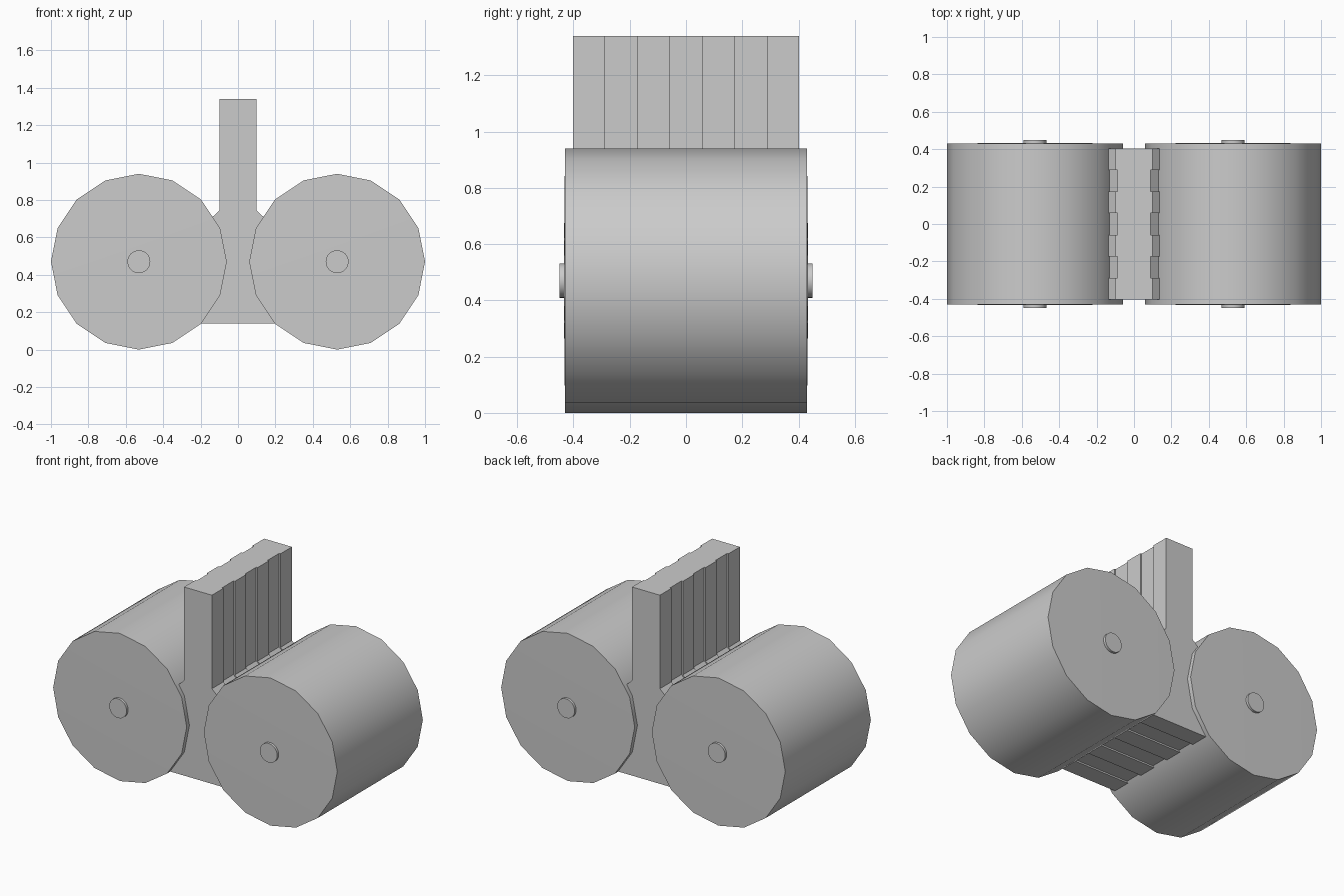
import bpy, bmesh, math

if "Cube" in bpy.data.objects:
    bpy.data.objects.remove(bpy.data.objects["Cube"])


def make_object(name, bm, smooth=False):
    bmesh.ops.recalc_face_normals(bm, faces=bm.faces)
    mesh = bpy.data.meshes.new(name)
    bm.to_mesh(mesh)
    bm.free()
    obj = bpy.data.objects.new(name, mesh)
    bpy.context.collection.objects.link(obj)
    if smooth:
        bpy.ops.object.select_all(action='DESELECT')
        bpy.context.view_layer.objects.active = obj
        obj.select_set(True)
        bpy.ops.object.shade_smooth_by_angle(angle=math.radians(35))
    return obj


def bridge(bm, a, b):
    n = len(a)
    for i in range(n):
        j = (i + 1) % n
        bm.faces.new((a[i], a[j], b[j], b[i]))


def round_part(name, x, z, radius, half, dome, sides):
    """Cylinder along y with slightly domed fan caps."""
    bm = bmesh.new()
    rings = []
    for s in (-1, 1):
        ring = [bm.verts.new((x + radius * math.cos(2 * math.pi * i / sides), s * half,
                              z + radius * math.sin(2 * math.pi * i / sides)))
                for i in range(sides)]
        hub = bm.verts.new((x, s * (half + dome), z))
        for i in range(sides):
            bm.faces.new((ring[i], ring[(i + 1) % sides], hub))
        rings.append(ring)
    bridge(bm, *rings)
    return make_object(name, bm, True)


def profile(inset):
    """Front outline of the feed tower; its flanks run inside the drums."""
    half = [(0.098 - inset, 1.34), (0.098 - inset, 0.745),
            (0.20 - inset, 0.65), (0.20 - inset, 0.14 + inset)]
    return half + [(-x, z) for x, z in reversed(half)]


# Twin drums with axle pins
for side, x in (("left", -0.53), ("right", 0.53)):
    round_part(side + "_drum", x, 0.47, 0.47, 0.43, 0.005, 16)
    round_part(side + "_axle_pin", x, 0.47, 0.061, 0.45, 0.0, 32)

# Ribbed feed tower: seven slices, alternately full and slightly inset
bm = bmesh.new()
rings = []
depth = 0.805
for k in range(7):
    for y in (k, k + 1):
        rings.append([bm.verts.new((x, depth * (y / 7 - 0.5), z))
                      for x, z in profile(0.01 * (k % 2))])
# Top stays level, so weld the repeated points out after bridging
for a, b in zip(rings, rings[1:]):
    bridge(bm, a, b)
bm.faces.new(rings[0])
bm.faces.new(rings[-1])
make_object("feed_tower", bm)
